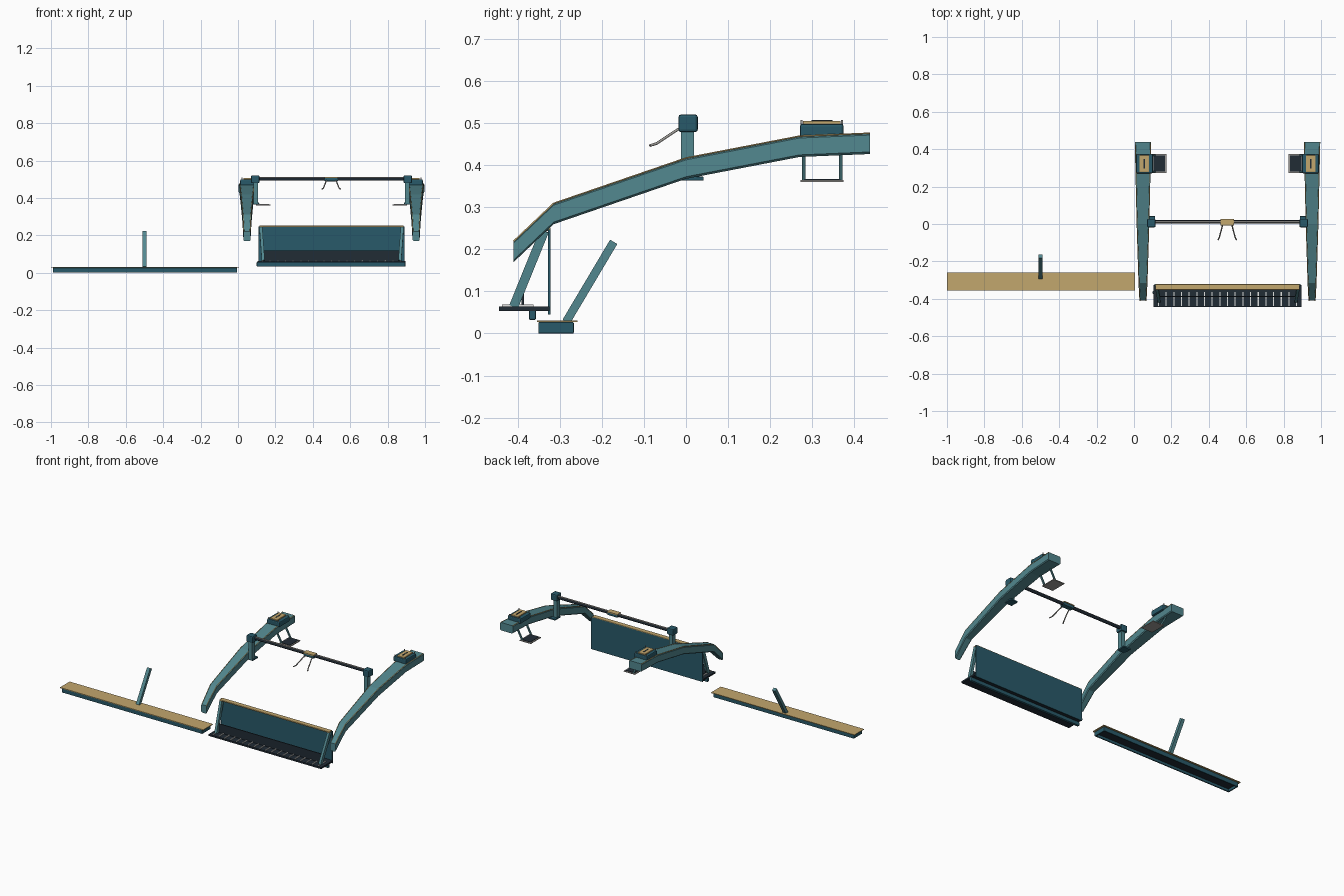
import bpy, bmesh, math
from mathutils import Vector, Matrix

if "Cube" in bpy.data.objects:
    bpy.data.objects.remove(bpy.data.objects["Cube"])


def material(name, rgb):
    m = bpy.data.materials.new(name)
    m.diffuse_color = (*rgb, 1)
    m.use_nodes = True
    m.node_tree.nodes["Principled BSDF"].inputs["Base Color"].default_value = m.diffuse_color
    return m


TEAL = material("teal paint", (0.085, 0.245, 0.275))
DEEP = material("deep teal", (0.022, 0.102, 0.142))
NAVY = material("near black navy", (0.015, 0.025, 0.036))
TAN = material("tan", (0.54, 0.385, 0.155))
METAL = material("grey metal", (0.34, 0.33, 0.31))
LIGHT = material("light metal", (0.75, 0.76, 0.75))


def finish(bm, name, mat):
    bmesh.ops.recalc_face_normals(bm, faces=bm.faces)
    me = bpy.data.meshes.new(name)
    bm.to_mesh(me)
    bm.free()
    me.materials.append(mat)
    ob = bpy.data.objects.new(name, me)
    bpy.context.collection.objects.link(ob)
    return ob


def box(name, x, y, z, mat, bevel=0):
    """Box from (min, max) pairs, with optional rounded edges."""
    bm = bmesh.new()
    size = [p[1] - p[0] for p in (x, y, z)]
    mid = [(p[0] + p[1]) / 2 for p in (x, y, z)]
    bmesh.ops.create_cube(bm, size=1, matrix=Matrix.Translation(mid) @ Matrix.Diagonal((*size, 1)))
    if bevel:
        bmesh.ops.bevel(bm, geom=bm.edges[:], offset=bevel, segments=2, profile=0.5, affect='EDGES')
    return finish(bm, name, mat)


def loft(bm, rings):
    n = len(rings[0])
    for r, s in zip(rings, rings[1:]):
        for i in range(n):
            bm.faces.new((r[i], r[(i + 1) % n], s[(i + 1) % n], s[i]))
    bm.faces.new(rings[0])
    bm.faces.new(rings[-1])


def beam(name, a, b, wx, wd, mat):
    """Rectangular bar from a to b; wx is its width across x."""
    a, b = Vector(a), Vector(b)
    d = (b - a).normalized()
    side = Vector((1, 0, 0))
    side = (side - d * side.dot(d)).normalized()
    up = d.cross(side)
    bm = bmesh.new()
    rings = [[bm.verts.new(p + side * s * wx / 2 + up * t * wd / 2)
              for s, t in ((-1, -1), (1, -1), (1, 1), (-1, 1))] for p in (a, b)]
    loft(bm, rings)
    return finish(bm, name, mat)


def rod(name, pts, radius, mat):
    cu = bpy.data.curves.new(name, 'CURVE')
    cu.dimensions = '3D'
    cu.bevel_depth = radius
    cu.bevel_resolution = 1
    cu.use_fill_caps = True
    sp = cu.splines.new('POLY')
    sp.points.add(len(pts) - 1)
    for p, q in zip(sp.points, pts):
        p.co = (*q, 1)
    cu.materials.append(mat)
    ob = bpy.data.objects.new(name, cu)
    bpy.context.collection.objects.link(ob)
    return ob


# ---- loose step board with handle ----
box("board_top", (-1, 0.005), (-0.355, -0.258), (0.027, 0.031), TAN)
box("board_underside", (-0.985, -0.01), (-0.345, -0.27), (0.016, 0.027), NAVY)
for n, y in (("front", -0.351), ("back", -0.275)):
    box("board_rim_" + n, (-0.99, -0.005), (y, y + 0.008), (0, 0.027), DEEP, 0.002)
for n, x in (("left", -0.99), ("right", -0.013)):
    box("board_rim_" + n, (x, x + 0.008), (-0.351, -0.267), (0, 0.027), DEEP, 0.002)
beam("board_handle", (-0.5, -0.285, 0.028), (-0.5, -0.172, 0.218), 0.022, 0.02, TEAL)

# ---- blade unit with ribbed tread plate ----
box("blade_panel", (0.11, 0.89), (-0.328, -0.322), (0.045, 0.248), DEEP)
box("blade_top_rail", (0.115, 0.885), (-0.352, -0.322), (0.244, 0.252), TAN, 0.002)
box("blade_bottom_bar", (0.1, 0.895), (-0.374, -0.357), (0.032, 0.057), DEEP, 0.004)
box("tread_upright", (0.135, 0.865), (-0.391, -0.386), (0.062, 0.12), NAVY)
box("tread_plate", (0.105, 0.895), (-0.445, -0.325), (0.054, 0.064), NAVY)
RIBS = 19
for i in range(RIBS):
    x = 0.5 + (i - (RIBS - 1) / 2) * 0.041
    box("tread_rib", (x - 0.003, x + 0.003), (-0.438, -0.363), (0.063, 0.069), LIGHT)


# Mirrors an x coordinate to the far side of the gantry (x = 0.5)
def side_x(x, s):
    return x if s < 0 else 1 - x


def pair(x0, x1, s):
    return tuple(sorted((side_x(x0, s), side_x(x1, s))))


# Arm stations: y, top z, half width
ARM = ((-0.41, 0.22, 0.019), (-0.315, 0.31, 0.024), (0, 0.418, 0.034),
       (0.27, 0.47, 0.04), (0.438, 0.477, 0.044))
DEPTH = 0.05


def arm(name, cx):
    """Tapered bent beam with a chamfered cross-section."""
    bm = bmesh.new()
    c = 0.005
    rings = []
    for y, zt, w in ARM:
        zb = zt - DEPTH
        sec = ((-w + c, zb), (w - c, zb), (w, zb + c), (w, zt - c),
               (w - c, zt), (-w + c, zt), (-w, zt - c), (-w, zb + c))
        rings.append([bm.verts.new((cx + dx, y, z)) for dx, z in sec])
    loft(bm, rings)
    return finish(bm, name, TEAL)


for s, n in ((-1, "left"), (1, "right")):
    # blade side strut
    beam("blade_strut_" + n, (side_x(0.135, s), -0.41, 0.064), (side_x(0.122, s), -0.337, 0.244),
         0.016, 0.022, TEAL)
    # curved side arm and its edge trims
    cx = side_x(0.048, s)
    arm("side_arm_" + n, cx)
    for e in (-1, 1):
        rod("arm_edge_trim_" + n, [(cx + e * (w - 0.003), y, z - 0.0005) for y, z, w in ARM], 0.002, TAN)
    # post, foot and cap holding the crossbar
    box("post_" + n, pair(0.083, 0.107, s), (-0.012, 0.019), (0.37, 0.482), TEAL)
    box("post_foot_" + n, pair(0.06, 0.112, s), (-0.012, 0.042), (0.364, 0.373), DEEP, 0.002)
    box("post_cap_" + n, pair(0.07, 0.115, s), (-0.018, 0.028), (0.479, 0.521), DEEP, 0.006)
    # saddle block on the rear of the arm
    box("saddle_block_" + n, pair(0.012, 0.102, s), (0.271, 0.375), (0.466, 0.499), DEEP, 0.006)
    box("saddle_pad_" + n, pair(0.03, 0.08, s), (0.278, 0.368), (0.498, 0.506), TAN, 0.002)
    box("saddle_slot_" + n, pair(0.051, 0.058, s), (0.298, 0.348), (0.504, 0.5075), NAVY)
    for y in (0.275, 0.371):
        for x in (0.022, 0.092):
            xm = side_x(x, s)
            box("saddle_pin_" + n, (xm - 0.002, xm + 0.002), (y - 0.002, y + 0.002), (0.495, 0.508), METAL)
    # hanging foot pedal: dark tread in a grey tray
    for y in (0.28, 0.368):
        beam("pedal_strut_" + n, (side_x(0.075, s), y, 0.43), (side_x(0.11, s), y, 0.366), 0.009, 0.009, TEAL)
    box("pedal_tray_" + n, pair(0.096, 0.174, s), (0.273, 0.375), (0.36, 0.365), METAL)
    box("pedal_tread_" + n, pair(0.104, 0.166, s), (0.281, 0.367), (0.364, 0.3675), NAVY)

# ---- dark crossbar with a metal strip on top, and centre hook ----
rod("crossbar", [(0.1, 0.012, 0.5), (0.9, 0.012, 0.5)], 0.009, NAVY)
box("crossbar_strip", (0.115, 0.885), (0.007, 0.017), (0.505, 0.5105), METAL)
box("hook_block", (0.462, 0.535), (-0.006, 0.026), (0.489, 0.507), DEEP, 0.003)
box("hook_plate", (0.462, 0.535), (-0.008, 0.028), (0.506, 0.512), TAN)
for s in (-1, 1):
    c = 0.4985
    rod("hook_prong", [(c + s * 0.024, 0.0, 0.495), (c + s * 0.03, -0.025, 0.482),
                       (c + s * 0.042, -0.07, 0.452), (c + s * 0.05, -0.086, 0.447)], 0.0035, METAL)
